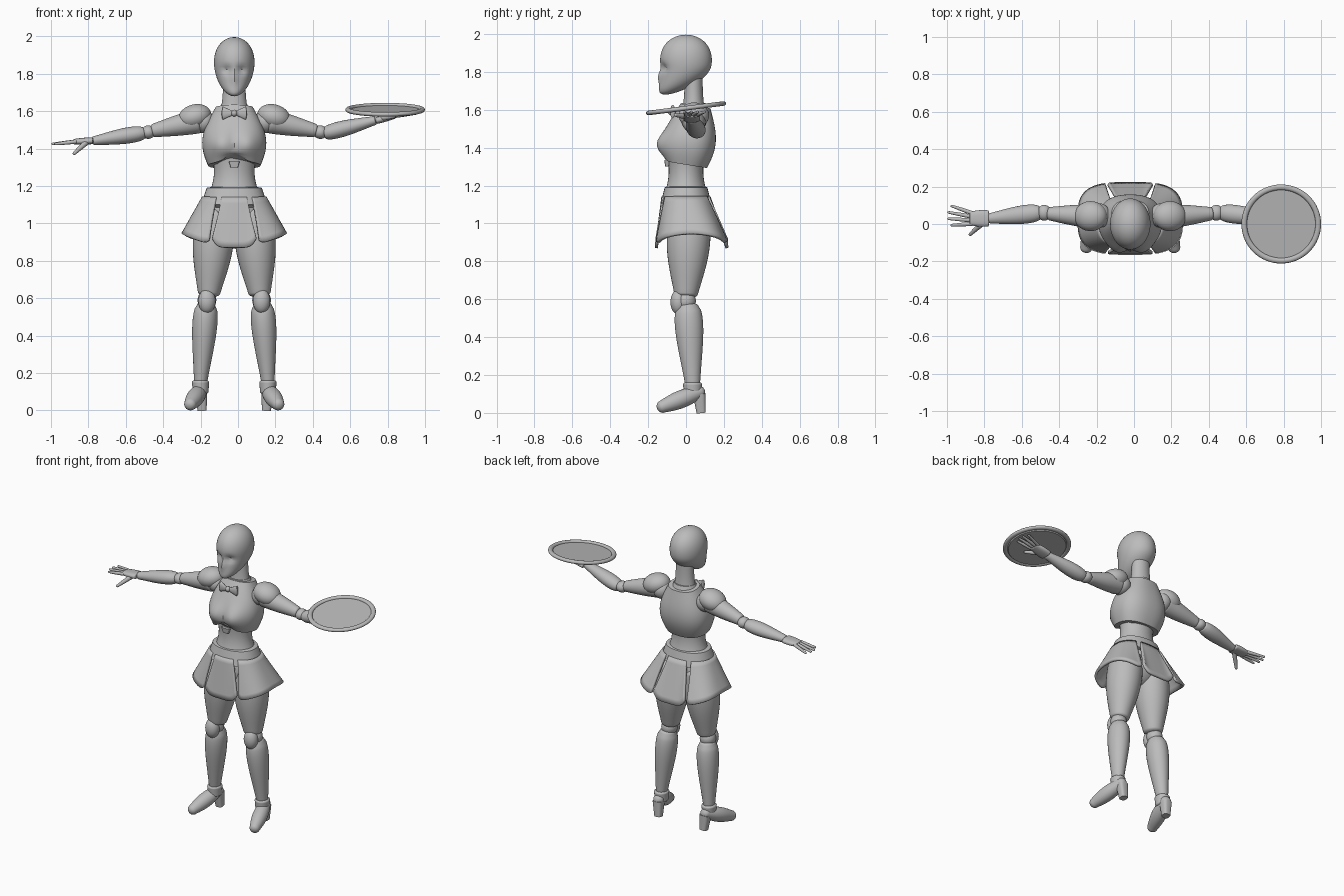
import bpy, bmesh, math
from mathutils import Matrix, Vector

if "Cube" in bpy.data.objects:
    bpy.data.objects.remove(bpy.data.objects["Cube"])

CENTRE = -0.02      # x of the body's mirror plane
SIDES = {"left": 1, "right": -1}
parts = []

grey = bpy.data.materials.new("light grey")
grey.use_nodes = True
grey.diffuse_color = (0.5, 0.5, 0.5, 1)
grey.node_tree.nodes["Principled BSDF"].inputs["Base Color"].default_value = grey.diffuse_color


def at(side, x, y, z):
    """Point at distance x from the mirror plane."""
    return Vector((CENTRE + side * x, y, z))


def finish(name, bm, deform=None):
    if deform:
        for vert in bm.verts:
            deform(vert.co)
    bmesh.ops.recalc_face_normals(bm, faces=bm.faces)
    mesh = bpy.data.meshes.new(name)
    bm.to_mesh(mesh)
    bm.free()
    mesh.materials.append(grey)
    ob = bpy.data.objects.new(name, mesh)
    bpy.context.collection.objects.link(ob)
    parts.append(ob)
    return ob


def bridge(bm, loops, closed):
    for lower, upper in zip(loops, loops[1:]):
        for i in range(0 if closed else 1, len(lower)):
            bm.faces.new((lower[i - 1], lower[i], upper[i], upper[i - 1]))


def taper(name, start, end, r_start, r_end, bulge=0, skew=1, depth=1, cap=0.4, boxy=2,
          segments=36, deform=None):
    """Swelling tube between two points; cap sets how far its ends are domed."""
    span = end - start
    along = span.normalized()
    lengthwise = abs(along.y) > 0.8
    across = Vector((1, 0, 0)) if lengthwise else Vector((0, 1, 0)).cross(along)
    across = (across - along * across.dot(along)).normalized()
    other = along.cross(across) * depth

    stations = []
    steps = 20
    for i in range(steps + 1):
        t = i / steps
        radius = r_start + (r_end - r_start) * t
        stations.append((start + span * t, radius * (1 + bulge * math.sin(math.pi * t ** skew))))
    if cap:
        dome = [k * math.pi / 12 for k in range(1, 6)]
        before = [(start - along * r_start * cap * math.sin(a), r_start * math.cos(a)) for a in dome]
        after = [(end + along * r_end * cap * math.sin(a), r_end * math.cos(a)) for a in dome]
        stations = before[::-1] + stations + after

    bm = bmesh.new()
    loops = []
    for centre, radius in stations:
        loop = []
        for i in range(segments):
            angle = math.tau * i / segments
            c, s = math.cos(angle), math.sin(angle)
            c = math.copysign(abs(c) ** (2 / boxy), c)
            s = math.copysign(abs(s) ** (2 / boxy), s)
            loop.append(bm.verts.new(centre + (across * c + other * s) * radius))
        loops.append(loop)
    bridge(bm, loops, closed=True)
    bm.faces.new(loops[0])
    bm.faces.new(loops[-1])
    return finish(name, bm, deform)


def ball(name, centre, radii, tilt=0, deform=None):
    bm = bmesh.new()
    matrix = (Matrix.Translation(centre) @ Matrix.Rotation(tilt, 4, "Y")
              @ Matrix.Diagonal(radii).to_4x4())
    bmesh.ops.create_uvsphere(bm, u_segments=48, v_segments=32, radius=1, matrix=matrix)
    return finish(name, bm, deform)


def bump(dx, dz, width, height):
    return math.exp(-(dx / width) ** 2 - (dz / height) ** 2)


# Head: egg narrowed and drawn forward to the chin, with eye hollows and nose
HEAD_Z, HEAD_HALF = 1.838, 0.158


def shape_face(co):
    t = (co.z - HEAD_Z) / HEAD_HALF
    x = (co.x - CENTRE) * (1 + 0.15 * t)
    co.x = CENTRE + x
    co.y *= 1 + 0.15 * t
    front = co.y < 0
    if t < 0:
        co.y -= 0.11 * t * t
    if front:
        co.y += 0.02 * bump(abs(x) - 0.04, co.z - 1.82, 0.026, 0.022)
        co.y -= 0.014 * bump(x, co.z - 1.775, 0.016, 0.035)


ball("head", at(1, 0, 0, HEAD_Z), (0.107, 0.135, HEAD_HALF), deform=shape_face)
taper("neck", at(1, 0, 0.04, 1.57), at(1, 0, 0.04, 1.78), 0.08, 0.06, bulge=-0.1, depth=0.8)
taper("collar", at(1, 0, 0.04, 1.6), at(1, 0, 0.04, 1.635), 0.085, 0.07, depth=0.9, cap=0)


# Chest shell with bust and arched lower edge
def shape_bust(co):
    x = co.x - CENTRE
    if co.y < 0:
        co.y -= 0.04 * bump(abs(x) - 0.07, co.z - 1.42, 0.07, 0.07)
        co.z += 0.055 * bump(x, 0, 0.06, 1) * max(0, 1.38 - co.z) / 0.07


taper("chest", at(1, 0, 0, 1.31), at(1, 0, 0.05, 1.62), 0.14, 0.1, bulge=0.4, depth=0.8,
      cap=0, boxy=2.4, segments=64, deform=shape_bust)
taper("abdomen", at(1, 0, 0, 1.12), at(1, 0, 0, 1.38), 0.155, 0.12, bulge=-0.2, depth=0.84)
taper("belly_plate", at(1, 0, -0.1, 1.3), at(1, 0, -0.1, 1.335), 0.02, 0.03, depth=0.5, cap=0, boxy=5)

# Bow tie
ball("bow_knot", at(1, 0, -0.08, 1.59), (0.016, 0.016, 0.018))
for side, s in SIDES.items():
    taper(side + "_bow_wing", at(s, 0.01, -0.08, 1.59), at(s, 0.06, -0.07, 1.59), 0.012, 0.035,
          depth=0.4, cap=0.2)

# Pelvis, waistband and flared skirt panels
ball("pelvis", at(1, 0, 0.01, 1.04), (0.15, 0.115, 0.15))
taper("waistband", at(1, 0, 0, 1.1), at(1, 0, 0, 1.19), 0.178, 0.148, depth=0.76, cap=0.05, boxy=2.2)


def panel(name, middle, spread, hem):
    bm = bmesh.new()
    columns, rows = 28, 8
    waist = 1.14
    loops = []
    for j in range(rows + 1):
        v = j / rows
        half_x, half_y, power = 0.165 + 0.11 * v, 0.122 + 0.065 * v, 2.3 + v
        loop = []
        for i in range(columns + 1):
            u = 2 * i / columns - 1
            angle = math.radians(middle + u * spread * (0.9 + 0.1 * v))
            c, s = math.cos(angle), math.sin(angle)
            r = (abs(c / half_x) ** power + abs(s / half_y) ** power) ** (-1 / power)
            loop.append(bm.verts.new(at(1, r * c, r * s + 0.03 * v, waist + (hem(u) - waist) * v)))
        loops.append(loop)
    bridge(bm, loops, closed=False)
    shell = finish(name, bm).modifiers.new("thickness", "SOLIDIFY")
    shell.thickness, shell.offset = 0.016, 0


def rounded_hem(u):
    return 0.87 + 0.05 * abs(u) ** 6


def arched_hem(u):
    return 0.945 - 0.065 * u * u + 0.03 * abs(u) ** 14


panel("front_skirt_panel", -90, 33, rounded_hem)
panel("back_skirt_panel", 90, 33, rounded_hem)
panel("left_skirt_panel", 0, 54, arched_hem)
panel("right_skirt_panel", 180, 54, arched_hem)

# Legs and heeled shoes
for side, s in SIDES.items():
    ankle = at(s, 0.18, 0.035, 0.15)
    taper(side + "_thigh", at(s, 0.1, 0.02, 1.05), at(s, 0.135, 0, 0.63), 0.1, 0.06, bulge=0.3, depth=1.05)
    ball(side + "_knee_joint", at(s, 0.146, 0, 0.59), (0.05, 0.052, 0.055))
    ball(side + "_kneecap", at(s, 0.146, -0.04, 0.585), (0.046, 0.042, 0.066))
    taper(side + "_shin", at(s, 0.15, 0.01, 0.56), ankle, 0.05, 0.035, bulge=0.45, skew=0.6, depth=1.12)
    taper(side + "_ankle_cuff", at(s, 0.18, 0.035, 0.1), ankle, 0.042, 0.046, depth=1.1)
    taper(side + "_shoe", at(s, 0.178, 0.07, 0.11), at(s, 0.235, -0.125, 0.033), 0.034, 0.033,
          bulge=0.4, cap=0.9)
    taper(side + "_heel", at(s, 0.172, 0.08, 0), at(s, 0.178, 0.07, 0.1), 0.024, 0.034, cap=0, boxy=3)

# Shoulders and upper arms
for side, s in SIDES.items():
    ball(side + "_shoulder_joint", at(s, 0.165, 0.045, 1.545), (0.06, 0.065, 0.062))
    ball(side + "_shoulder_pad", at(s, 0.212, 0.042, 1.57), (0.09, 0.08, 0.066), tilt=s * 0.3)
    taper(side + "_upper_arm", at(s, 0.2, 0.04, 1.545), at(s, 0.43, 0.055, 1.497), 0.065, 0.036, bulge=0.06)
    ball(side + "_elbow", at(s, 0.46, 0.06, 1.488), (0.038, 0.042, 0.036))


# Forearms and hands, given the heights of wrist, knuckles, fingertips and thumb tip
def lower_arm(side, wrist, knuckle, fingertip, thumb_tip):
    s = SIDES[side]
    taper(side + "_forearm", at(s, 0.49, 0.06, 1.483), at(s, 0.75, 0.03, wrist), 0.034, 0.024,
          bulge=0.4, skew=0.7, depth=1.15)
    taper(side + "_palm", at(s, 0.76, 0.03, wrist), at(s, 0.855, 0.03, knuckle), 0.018, 0.015,
          bulge=0.1, depth=2.4, boxy=2.5)
    for i, name in enumerate(("index", "middle", "ring", "little")):
        offset = i - 1.5
        taper(f"{side}_{name}_finger", at(s, 0.85, 0.03 + offset * 0.02, knuckle),
              at(s, 0.972 - 0.008 * offset ** 2, 0.045 + offset * 0.034, fingertip),
              0.011, 0.007, bulge=0.1, cap=1, segments=14)
    taper(side + "_thumb", at(s, 0.785, 0.01, (wrist + knuckle) / 2), at(s, 0.855, -0.055, thumb_tip),
          0.017, 0.009, cap=1, segments=16)


lower_arm("right", wrist=1.442, knuckle=1.437, fingertip=1.425, thumb_tip=1.375)
lower_arm("left", wrist=1.55, knuckle=1.574, fingertip=1.588, thumb_tip=1.572)

# Round serving tray with a raised rim, tipped slightly forward
TILT = 0.125
tray_centre = Vector((0.787, 0, 1.608))
tray_up = Vector((0, -math.sin(TILT), math.cos(TILT)))
taper("tray", tray_centre - tray_up * 0.012, tray_centre, 0.18, 0.19, cap=0, segments=64)
bpy.ops.mesh.primitive_torus_add(major_segments=64, minor_segments=12, major_radius=0.198,
                                 minor_radius=0.015, location=tray_centre, rotation=(TILT, 0, 0))
rim = bpy.context.object
rim.name = "tray_rim"
rim.scale.z = 0.8
rim.data.materials.append(grey)
parts.append(rim)

# Smooth shading with sharp edges kept
bpy.ops.object.select_all(action="DESELECT")
for ob in parts:
    ob.select_set(True)
bpy.context.view_layer.objects.active = parts[0]
bpy.ops.object.shade_smooth_by_angle(angle=math.radians(40))
